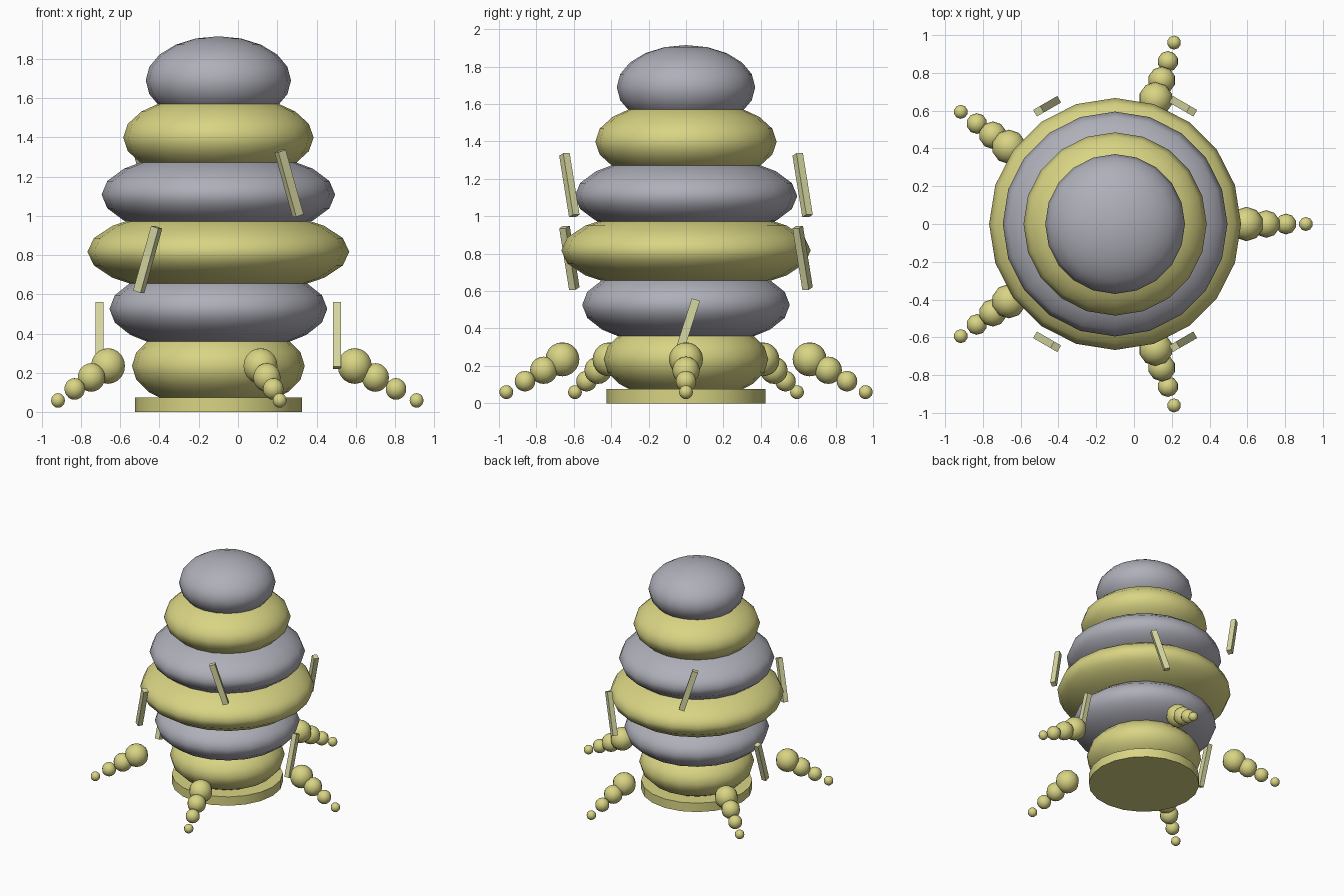
import bpy
from math import cos, sin, radians
from mathutils import Matrix, Vector

cube = bpy.data.objects.get("Cube")
if cube:
    bpy.data.objects.remove(cube, do_unlink=True)

AXIS_X = -0.10  # the body axis sits off centre


def make_material(name, color):
    mat = bpy.data.materials.new(name)
    mat.use_nodes = True
    mat.diffuse_color = (*color, 1)
    mat.node_tree.nodes["Principled BSDF"].inputs["Base Color"].default_value = (*color, 1)
    return mat


yellow = make_material("soft_yellow", (0.69, 0.66, 0.23))
grey = make_material("cool_grey", (0.43, 0.43, 0.49))
pale = make_material("pale_yellow", (0.68, 0.68, 0.36))


def finish(name, mat, angle=None):
    obj = bpy.context.object
    obj.name = name
    obj.data.materials.append(mat)
    if angle:
        bpy.ops.object.shade_smooth_by_angle(angle=radians(angle))
    return obj


def polar(angle, radius, z):
    return Vector((AXIS_X + radius * cos(angle), radius * sin(angle), z))


def ball(name, mat, place, radius, height, segments, turn=0):
    bpy.ops.mesh.primitive_uv_sphere_add(segments=segments, ring_count=10, radius=1,
                                         location=place, rotation=(0, 0, turn))
    bpy.context.object.scale = (radius, radius, height)
    return finish(name, mat, 80)


# Base disc
bpy.ops.mesh.primitive_cylinder_add(vertices=20, radius=0.425, depth=0.075,
                                    location=(AXIS_X, 0, 0.0375))
finish("base_disc", yellow, 30)

# Stack of flattened balls, alternating colours
for i, radius in enumerate((0.44, 0.555, 0.667, 0.595, 0.485, 0.37)):
    ball(f"body_layer_{i + 1}", grey if i % 2 else yellow,
         (AXIS_X, 0, 0.235 + 0.291 * i), radius, 0.225, 20)

# Five legs, each a chain of shrinking balls
for leg in range(5):
    angle = radians(72 * leg)
    for j in range(4):
        size = 0.091 - 0.018 * j
        place = polar(angle, 0.695 + 0.105 * j, 0.235 - 0.0585 * j)
        ball(f"leg_{leg + 1}_ball_{j + 1}", yellow, place, size, size, 10, angle)

# Six floating slats, leaning to alternate sides at three heights
for i in range(6):
    angle = radians(60 * i)
    level = i % 3
    lean = 0.31 if i % 2 else -0.31
    radius = 0.72 if level else 0.605
    bpy.ops.mesh.primitive_cube_add(size=1)
    slat = finish(f"slat_{i + 1}", pale)
    slat.matrix_world = (Matrix.Translation(polar(angle, radius, 0.39 + 0.388 * level))
                         @ Matrix.Rotation(angle, 4, "Z")
                         @ Matrix.Rotation(lean, 4, "X")
                         @ Matrix.Diagonal((0.04, 0.045, 0.345, 1)))
